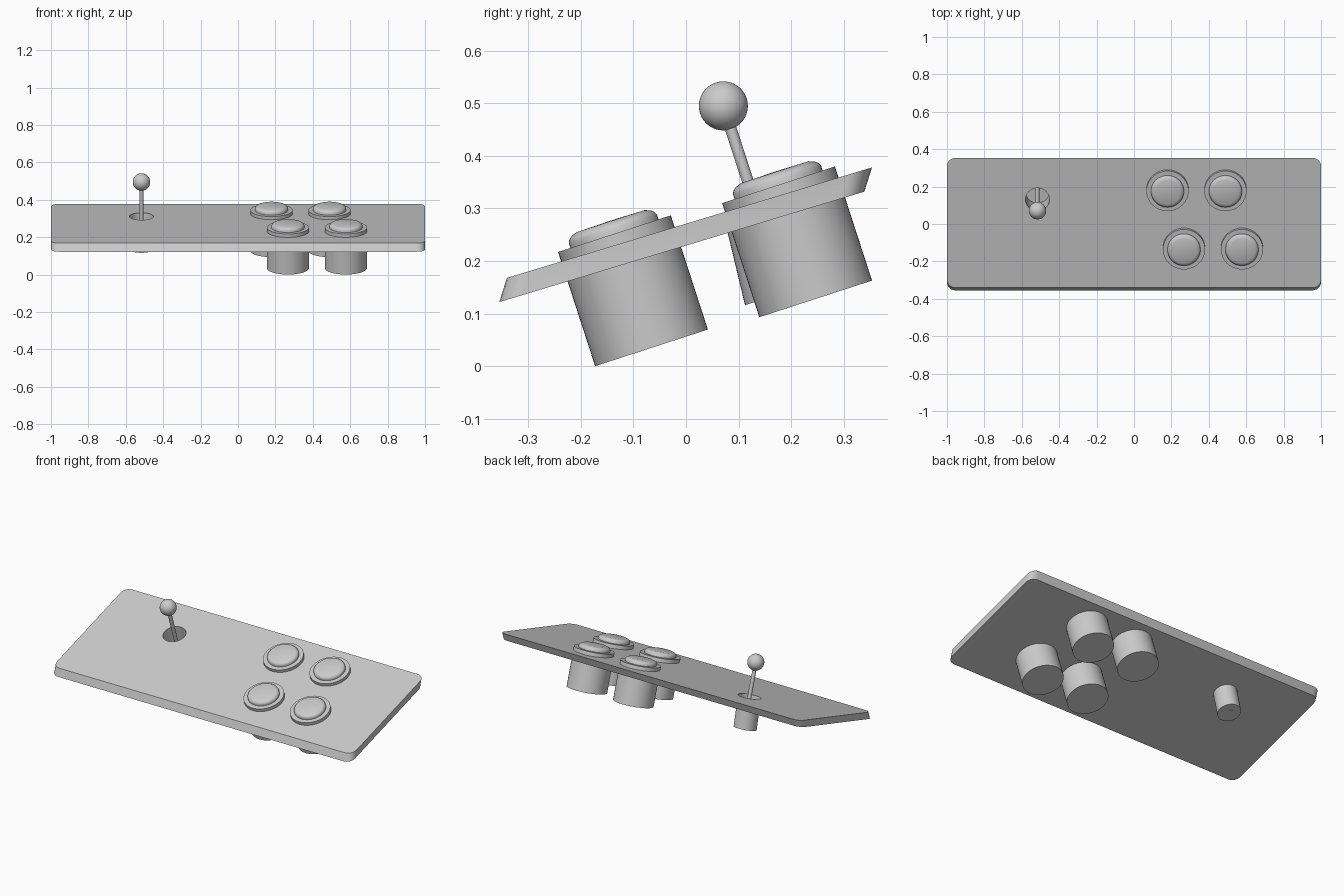
import bpy, bmesh, math
from mathutils import Vector, Matrix

if "Cube" in bpy.data.objects:
    bpy.data.objects.remove(bpy.data.objects["Cube"])

TILT = math.radians(18)
ROT = Matrix.Rotation(TILT, 4, 'X')
AXIS = ROT.to_3x3() @ Vector((0, 0, 1))


def finish(name, bm, smooth=True):
    bmesh.ops.recalc_face_normals(bm, faces=bm.faces)
    me = bpy.data.meshes.new(name)
    bm.to_mesh(me)
    bm.free()
    ob = bpy.data.objects.new(name, me)
    bpy.context.collection.objects.link(ob)
    bpy.ops.object.select_all(action='DESELECT')
    ob.select_set(True)
    bpy.context.view_layer.objects.active = ob
    if smooth:
        bpy.ops.object.shade_smooth_by_angle(angle=math.radians(35))
    return ob


def lathe(name, profile, matrix, steps=48):
    """Spin an (r, z) profile about local z, then place it."""
    bm = bmesh.new()
    vs = [bm.verts.new((r, 0, z)) for r, z in profile]
    es = [bm.edges.new(p) for p in zip(vs, vs[1:])]
    bmesh.ops.spin(bm, geom=vs + es, cent=(0, 0, 0), axis=(0, 0, 1),
                   angle=math.tau, steps=steps)
    bmesh.ops.remove_doubles(bm, verts=bm.verts, dist=1e-5)
    bm.transform(matrix)
    return finish(name, bm)


# Panel: rounded rectangle on the sloping underside, pushed up along its raked edge
front, back = Vector((0, -0.355, 0.122)), Vector((0, 0.339, 0.332))
length, rad = (back - front).length, 0.045
slope = (back - front).normalized()
bm = bmesh.new()
ring = []
for cx, cs, start in ((1 - rad, length - rad, 0), (rad - 1, length - rad, 90),
                      (rad - 1, rad, 180), (1 - rad, rad, 270)):
    for i in range(6):
        a = math.radians(start + i * 18)
        s = cs + rad * math.sin(a)
        ring.append(bm.verts.new(Vector((cx + rad * math.cos(a), 0, 0)) + front + slope * s))
base = bm.faces.new(ring)
ext = bmesh.ops.extrude_face_region(bm, geom=[base], use_keep_orig=True)
bmesh.ops.translate(bm, vec=(0, 0.0145, 0.046),
                    verts=[v for v in ext['geom'] if isinstance(v, bmesh.types.BMVert)])
panel = finish("panel", bm, smooth=False)

# Stick well: open cup hanging from a hole through the panel
hole = Vector((-0.516, 0.131, 0.311))
floor = Vector((-0.516, 0.173, 0.136))
down = floor - hole


def well_ring(bm, centre):
    t = AXIS.cross(Vector((-1, 0, 0)))
    return [bm.verts.new(centre + 0.064 * (Vector((math.cos(a), 0, 0)) + t * math.sin(a)))
            for a in (math.tau * i / 40 for i in range(40))]


def well(name, top, capped):
    bm = bmesh.new()
    a, b = well_ring(bm, top), well_ring(bm, floor)
    for i in range(40):
        j = (i + 1) % 40
        bm.faces.new((a[i], a[j], b[j], b[i]))
    bm.faces.new(b)
    if capped:
        bm.faces.new(a)
    return finish(name, bm)


cutter = well("hole_cutter", hole - down * 0.3, True)
cutter.hide_render = True
well("stick_well", hole, False)
mod = panel.modifiers.new("hole", 'BOOLEAN')
mod.operation, mod.object, mod.solver = 'DIFFERENCE', cutter, 'EXACT'
bpy.context.view_layer.objects.active = panel
bpy.ops.object.modifier_apply(modifier="hole")
bpy.data.objects.remove(cutter)
panel.select_set(True)
bpy.ops.object.shade_smooth_by_angle(angle=math.radians(35))

# Joystick shaft and ball
ball = Vector((-0.516, 0.071, 0.495))
place = Matrix.Translation(ball) @ ROT
lathe("stick_shaft", [(0, -0.375), (0.011, -0.375), (0.011, 0), (0, 0)], place, 20)
R = 0.0466
lathe("stick_ball", [(R * math.sin(math.pi * i / 20), -R * math.cos(math.pi * i / 20))
                     for i in range(21)], place, 40)

# Buttons: long round body with flat collar, and a rounded cap on top
body = [(0, -0.228), (0.1127, -0.228), (0.1127, 0), (0, 0)]
cap = [(0, -0.005), (0.088, -0.005), (0.088, 0.010), (0.085, 0.016),
       (0.079, 0.021), (0.068, 0.025), (0, 0.026)]
for row, y, z, xs in (("front", -0.136, 0.252, (0.267, 0.577)),
                      ("back", 0.176, 0.345, (0.179, 0.489))):
    for side, x in zip(("left", "right"), xs):
        m = Matrix.Translation((x, y, z)) @ ROT
        lathe(f"button_body_{row}_{side}", body, m)
        lathe(f"button_cap_{row}_{side}", cap, m)
